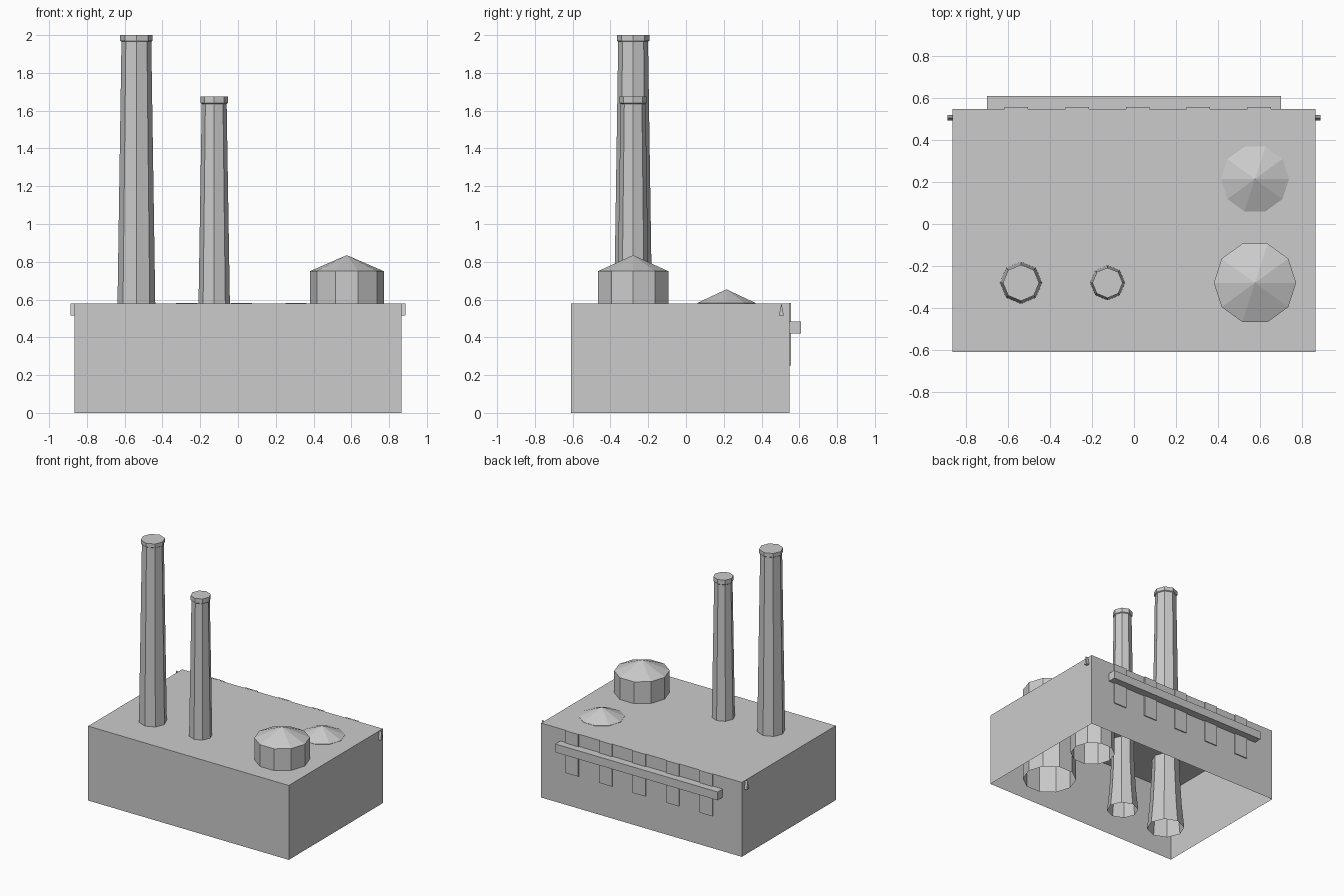
import bpy, bmesh, math

if "Cube" in bpy.data.objects:
    bpy.data.objects.remove(bpy.data.objects["Cube"])

grey = bpy.data.materials.new("plain grey")
grey.diffuse_color = (0.6, 0.6, 0.6, 1.0)
grey.use_nodes = True
grey.node_tree.nodes["Principled BSDF"].inputs["Base Color"].default_value = grey.diffuse_color


def finish(name, bm):
    bmesh.ops.recalc_face_normals(bm, faces=bm.faces)
    mesh = bpy.data.meshes.new(name)
    bm.to_mesh(mesh)
    bm.free()
    mesh.materials.append(grey)
    obj = bpy.data.objects.new(name, mesh)
    bpy.context.collection.objects.link(obj)
    return obj


def box(name, x, y, z, open_bottom=False):
    bm = bmesh.new()
    bmesh.ops.create_cube(bm, size=1)
    for v in bm.verts:
        for i, (lo, hi) in enumerate((x, y, z)):
            v.co[i] = lo if v.co[i] < 0 else hi
    if open_bottom:
        low = [f for f in bm.faces if all(v.co.z == z[0] for v in f.verts)]
        bmesh.ops.delete(bm, geom=low, context='FACES_ONLY')
    return finish(name, bm)


def tower(name, x, y, sides, profile, apex=None):
    """Stack of rings (z, radius), open below, closed by a cap or a cone."""
    bm = bmesh.new()
    rings = []
    for z, r in profile:
        rings.append([bm.verts.new((x + r * math.cos(math.tau * i / sides),
                                    y + r * math.sin(math.tau * i / sides), z))
                      for i in range(sides)])
    for a, b in zip(rings, rings[1:]):
        for i in range(sides):
            j = (i + 1) % sides
            bm.faces.new((a[i], a[j], b[j], b[i]))
    if apex is None:
        bm.faces.new(rings[-1])
    else:
        tip = bm.verts.new((x, y, apex))
        for i in range(sides):
            bm.faces.new((rings[-1][i], rings[-1][(i + 1) % sides], tip))
    return finish(name, bm)


# Main building, an open-bottomed shell
box("factory_hall", (-0.865, 0.865), (-0.61, 0.548), (0, 0.58), open_bottom=True)

# Chimneys with flared feet and a small rim
tower("tall_chimney", -0.538, -0.28, 8,
      [(0, 0.137), (0.2, 0.118), (0.45, 0.104), (0.58, 0.1),
       (1.965, 0.079), (1.97, 0.086), (2.0, 0.086)])
tower("short_chimney", -0.126, -0.28, 8,
      [(0, 0.115), (0.17, 0.098), (0.38, 0.086), (0.58, 0.083),
       (1.635, 0.066), (1.64, 0.072), (1.675, 0.072)])

# Tanks with cone roofs
tower("large_tank", 0.576, -0.28, 10, [(0, 0.196), (0.75, 0.196)], apex=0.835)
tower("small_tank", 0.576, 0.214, 10, [(0, 0.162), (0.582, 0.162)], apex=0.654)

# Back wall: rail and upright panels
box("back_rail", (-0.7, 0.7), (0.545, 0.61), (0.42, 0.485))
for i in range(5):
    cx = -0.56 + 0.289 * i
    box(f"back_panel_{i + 1}", (cx - 0.056, cx + 0.056), (0.545, 0.556), (0.252, 0.581))

# Small wedge brackets on both end walls
for side, label in ((-1, "left"), (1, "right")):
    bm = bmesh.new()
    ends = [[bm.verts.new((side * x, y, z)) for y, z in
             ((0.492, 0.515), (0.518, 0.515), (0.505, 0.58))] for x in (0.86, 0.887)]
    for tri in ends:
        bm.faces.new(tri)
    for i in range(3):
        j = (i + 1) % 3
        bm.faces.new((ends[0][i], ends[0][j], ends[1][j], ends[1][i]))
    finish(f"{label}_bracket", bm)
